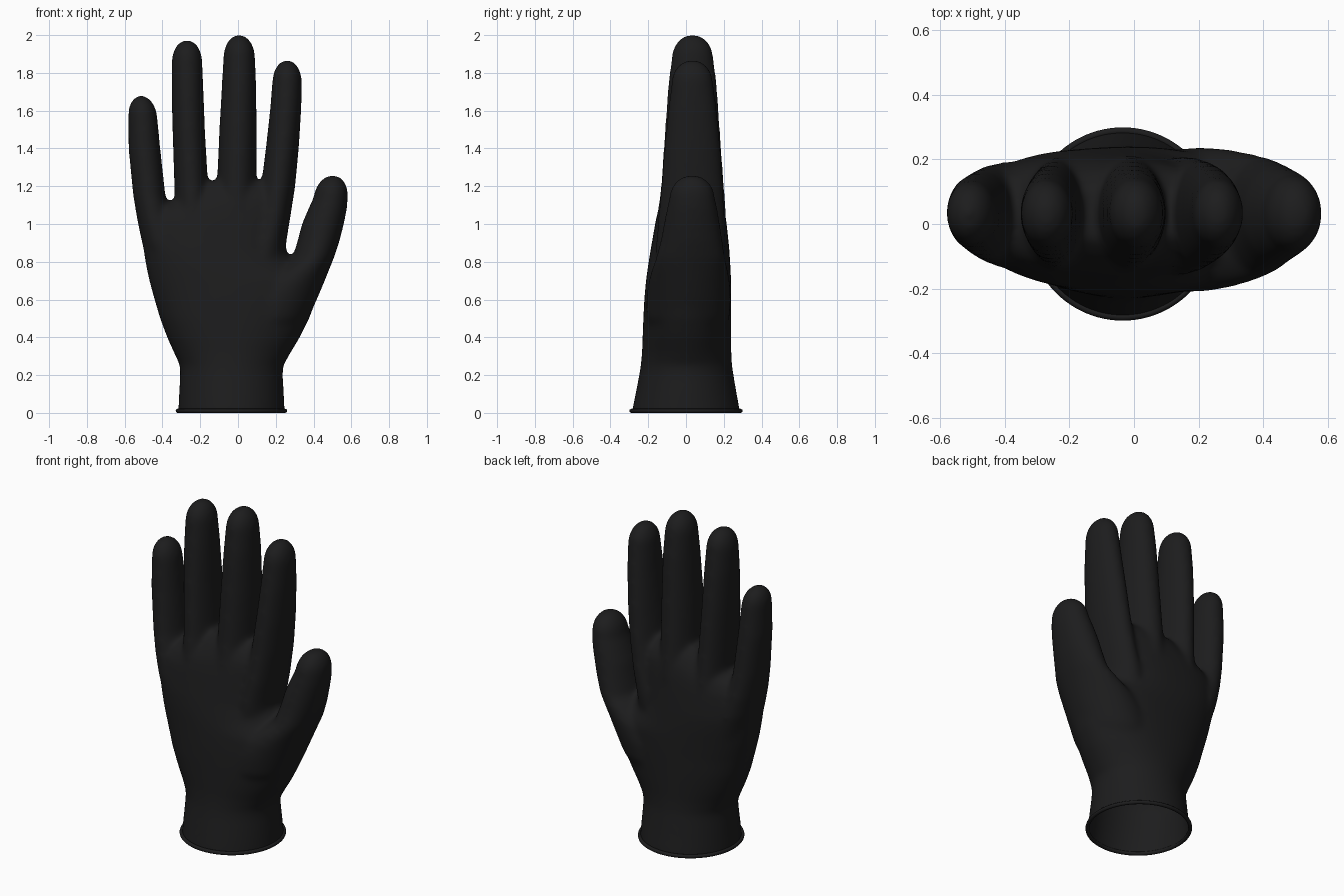
import bpy, bmesh, math

SEG = 48


def ring(bm, z, x0, x1, y0, y1, p=2.0):
    """Superellipse cross-section at height z."""
    cx, cy, rx, ry = (x0 + x1) / 2, (y0 + y1) / 2, (x1 - x0) / 2, (y1 - y0) / 2
    vs = []
    for i in range(SEG):
        a = 2 * math.pi * i / SEG
        c, s = math.cos(a), math.sin(a)
        vs.append(bm.verts.new((cx + rx * math.copysign(abs(c) ** (2 / p), c),
                                cy + ry * math.copysign(abs(s) ** (2 / p), s), z)))
    return vs


def loft(bm, sections):
    """Closed solid through a stack of cross-sections."""
    rings = [ring(bm, *s) for s in sections]
    for a, b in zip(rings, rings[1:]):
        for i in range(SEG):
            j = (i + 1) % SEG
            bm.faces.new((a[i], a[j], b[j], b[i]))
    bm.faces.new(rings[0][::-1])
    bm.faces.new(rings[-1])


def finger(bm, sections, tip_x, tip_z):
    """Tapered finger with a domed tip above its last section."""
    z, x0, x1, y0, y1 = sections[-1]
    dome = []
    for k in range(1, 9):
        a = math.radians(k * 10.8)
        s, c = math.sin(a), math.cos(a)
        cx = (x0 + x1) / 2 * (1 - s) + tip_x * s
        cy, rx, ry = (y0 + y1) / 2, (x1 - x0) / 2 * c, (y1 - y0) / 2 * c
        dome.append((z + (tip_z - z) * s, cx - rx, cx + rx, cy - ry, cy + ry))
    loft(bm, sections + dome)


black = bpy.data.materials.new("black_rubber")
black.diffuse_color = (0.012, 0.012, 0.0125, 1)

bm = bmesh.new()

# cuff, wrist and palm
loft(bm, [
    (-0.10, -0.322, 0.252, -0.297, 0.297),
    (0.02, -0.316, 0.247, -0.284, 0.284),
    (0.10, -0.312, 0.243, -0.268, 0.269),
    (0.20, -0.307, 0.237, -0.248, 0.252),
    (0.25, -0.307, 0.240, -0.240, 0.244),
    (0.32, -0.340, 0.280, -0.233, 0.240),
    (0.40, -0.376, 0.328, -0.230, 0.240, 2.1),
    (0.50, -0.413, 0.378, -0.226, 0.240, 2.2),
    (0.60, -0.443, 0.415, -0.221, 0.240, 2.2),
    (0.70, -0.470, 0.420, -0.212, 0.239, 2.3),
    (0.78, -0.487, 0.310, -0.201, 0.235, 2.3),
    (0.86, -0.500, 0.252, -0.188, 0.230, 2.4),
    (0.94, -0.508, 0.260, -0.174, 0.222, 2.4),
    (1.02, -0.500, 0.272, -0.160, 0.213, 2.4),
    (1.08, -0.440, 0.278, -0.146, 0.203, 2.4),
    (1.13, -0.335, 0.270, -0.130, 0.191, 2.4),
    (1.18, -0.270, 0.230, -0.104, 0.168, 2.4),
    (1.225, -0.245, 0.190, -0.058, 0.120, 2.4)])

# little finger
finger(bm, [
    (0.75, -0.465, -0.20, -0.135, 0.185),
    (0.90, -0.508, -0.290, -0.137, 0.193),
    (1.02, -0.533, -0.350, -0.122, 0.184),
    (1.15, -0.555, -0.384, -0.105, 0.170),
    (1.40, -0.580, -0.411, -0.082, 0.152),
    (1.57, -0.581, -0.427, -0.067, 0.135)], -0.513, 1.682)

# ring finger
finger(bm, [
    (0.85, -0.320, -0.150, -0.145, 0.195),
    (1.05, -0.332, -0.150, -0.148, 0.207),
    (1.20, -0.337, -0.158, -0.130, 0.195),
    (1.50, -0.347, -0.175, -0.111, 0.177),
    (1.72, -0.352, -0.183, -0.093, 0.159),
    (1.86, -0.351, -0.189, -0.075, 0.140)], -0.27, 1.976)

# middle finger
finger(bm, [
    (0.85, -0.105, 0.090, -0.150, 0.200),
    (1.05, -0.110, 0.096, -0.152, 0.214),
    (1.20, -0.112, 0.097, -0.133, 0.202),
    (1.50, -0.099, 0.099, -0.112, 0.180),
    (1.75, -0.085, 0.096, -0.094, 0.163),
    (1.88, -0.078, 0.091, -0.076, 0.145)], 0.006, 2.004)

# index finger
finger(bm, [
    (0.75, 0.000, 0.245, -0.160, 0.200),
    (0.90, 0.050, 0.255, -0.158, 0.210),
    (1.02, 0.090, 0.275, -0.150, 0.207),
    (1.20, 0.122, 0.303, -0.132, 0.197),
    (1.40, 0.147, 0.322, -0.116, 0.184),
    (1.60, 0.169, 0.335, -0.096, 0.164),
    (1.75, 0.181, 0.339, -0.077, 0.144)], 0.26, 1.870)

# thumb, its root spreading into the palm
finger(bm, [
    (0.40, -0.050, 0.300, -0.170, 0.190),
    (0.50, -0.050, 0.372, -0.210, 0.230),
    (0.60, -0.020, 0.418, -0.210, 0.238),
    (0.69, 0.070, 0.456, -0.200, 0.234),
    (0.76, 0.190, 0.484, -0.182, 0.222),
    (0.82, 0.288, 0.508, -0.160, 0.208),
    (0.91, 0.315, 0.538, -0.135, 0.194),
    (1.00, 0.338, 0.561, -0.118, 0.180),
    (1.08, 0.372, 0.577, -0.102, 0.167),
    (1.14, 0.400, 0.582, -0.088, 0.153)], 0.502, 1.260)

mesh = bpy.data.meshes.new("glove")
bm.to_mesh(mesh)
bm.free()
glove = bpy.data.objects.new("glove", mesh)
bpy.context.collection.objects.link(glove)

# fuse the parts and soften the joints
rm = glove.modifiers.new("fuse", 'REMESH')
rm.mode = 'VOXEL'
rm.voxel_size = 0.012
sm = glove.modifiers.new("soften", 'SMOOTH')
sm.factor = 0.5
sm.iterations = 26
fused = bpy.data.meshes.new_from_object(
    glove.evaluated_get(bpy.context.evaluated_depsgraph_get()))
glove.modifiers.clear()

# cut the cuff open at the bottom
bm = bmesh.new()
bm.from_mesh(fused)
bmesh.ops.bisect_plane(bm, geom=bm.verts[:] + bm.edges[:] + bm.faces[:],
                       plane_co=(0, 0, 0.01), plane_no=(0, 0, 1), clear_inner=True)
for f in bm.faces:
    f.smooth = True
bm.to_mesh(fused)
bm.free()
glove.data = fused
fused.materials.clear()
fused.materials.append(black)

# rolled bead around the cuff opening
bpy.ops.mesh.primitive_torus_add(location=(-0.035, 0, 0.011), major_segments=96,
                                 minor_segments=12, major_radius=0.284, minor_radius=0.011)
bead = bpy.context.object
bead.name = "cuff_bead"
bead.scale.y = 1.015
bead.data.materials.append(black)
bpy.ops.object.shade_smooth()
